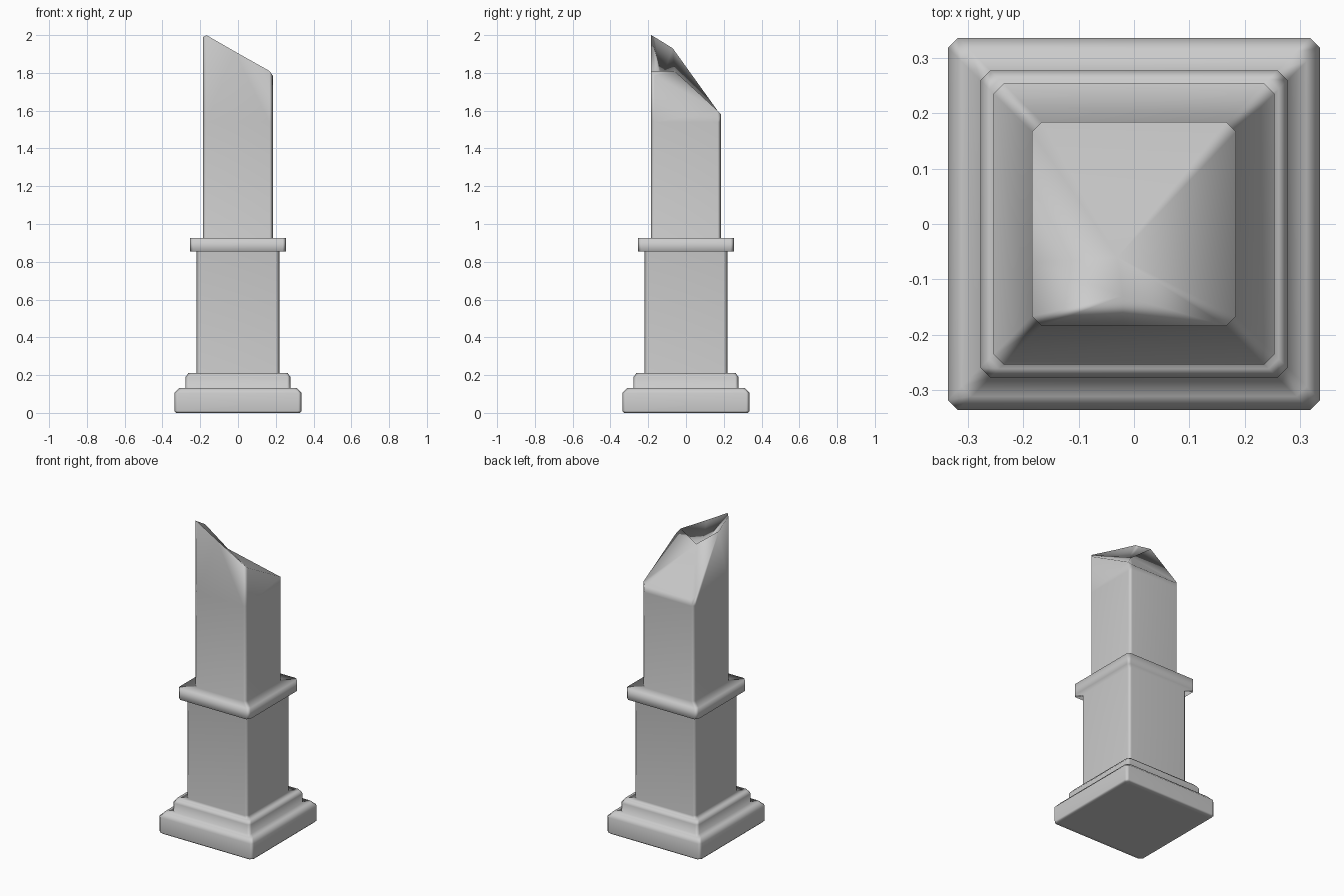
import bpy, bmesh

if "Cube" in bpy.data.objects:
    bpy.data.objects.remove(bpy.data.objects["Cube"])

CH = 0.018  # corner chamfer
bm = bmesh.new()


def ring(h, heights):
    """Chamfered square, counter-clockwise, starting at the front-left corner."""
    i = h - CH
    xy = [(-i, -h), (i, -h), (h, -i), (h, i), (i, h), (-i, h), (-h, i), (-h, -i)]
    return [bm.verts.new((x, y, z)) for (x, y), z in zip(xy, heights)]


def band(a, b, skip=()):
    for k in range(8):
        if k not in skip:
            n = (k + 1) % 8
            bm.faces.new((a[k], a[n], b[n], b[k]))


# Plinth, lower shaft, collar and upper shaft as (half width, height)
profile = [(0.328, 0), (0.337, 0.01), (0.337, 0.105), (0.312, 0.132),
           (0.278, 0.132), (0.278, 0.19), (0.262, 0.212), (0.219, 0.212),
           (0.219, 0.855), (0.254, 0.855), (0.254, 0.927), (0.185, 0.927),
           (0.185, 1.54)]
rings = [ring(h, [z] * 8) for h, z in profile]
for a, b in zip(rings, rings[1:]):
    band(a, b)

# Underside
inner = ring(0.305, [0] * 8)
band(inner, rings[0])
bm.faces.new(inner[::-1])

# Broken top: slanted rim with an extra point on the front and left edges
low = rings[-1]
top = ring(0.185, [2.0, 1.81, 1.785, 1.60, 1.58, 1.58, 1.60, 1.99])
front_mid = bm.verts.new((-0.02, -0.185, 1.915))
left_mid = bm.verts.new((-0.185, -0.07, 1.93))
band(low, top, skip=(0, 6))
for k, m in ((0, front_mid), (6, left_mid)):
    bm.faces.new((low[k], m, top[k]))
    bm.faces.new((low[k], low[k + 1], m))
    bm.faces.new((low[k + 1], top[k + 1], m))

# Sloped fracture behind a ridge, and the small hollow in front of it
ridge = bm.verts.new((-0.03, -0.06, 1.81))
pit = bm.verts.new((-0.02, -0.13, 1.76))


def fan(path, centre):
    for a, b in zip(path, path[1:]):
        bm.faces.new((a, b, centre))


fan(top[1:7] + [left_mid], ridge)
fan([ridge, left_mid, top[7], top[0], front_mid, top[1], ridge], pit)

me = bpy.data.meshes.new("broken_pillar")
bm.to_mesh(me)
bm.free()
for p in me.polygons:
    p.use_smooth = True
pillar = bpy.data.objects.new("broken_pillar", me)
bpy.context.collection.objects.link(pillar)

# Large faces stay flat, small chamfers carry the smoothing
wn = pillar.modifiers.new("weighted_normals", 'WEIGHTED_NORMAL')
wn.mode = 'FACE_AREA'

# Dark grey stone
stone = bpy.data.materials.new("stone")
stone.diffuse_color = (0.53, 0.53, 0.53, 1)
stone.use_nodes = True
stone.node_tree.nodes["Principled BSDF"].inputs["Base Color"].default_value = stone.diffuse_color
me.materials.append(stone)
